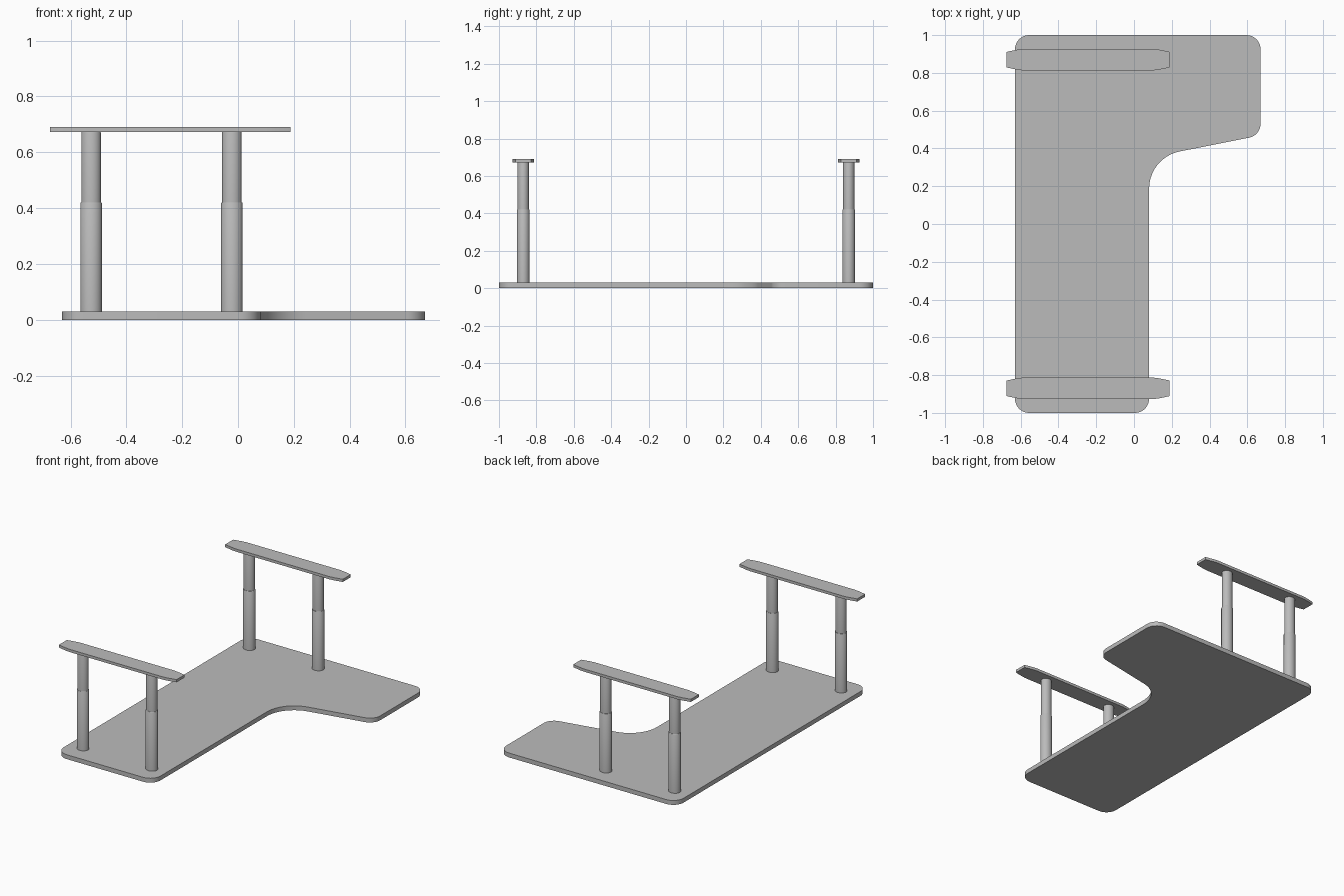
import bpy, bmesh, math
from mathutils import Vector

if "Cube" in bpy.data.objects:
    bpy.data.objects.remove(bpy.data.objects["Cube"])

grey = bpy.data.materials.new("plain grey")
grey.diffuse_color = (0.5, 0.5, 0.5, 1)
grey.use_nodes = True
grey.node_tree.nodes["Principled BSDF"].inputs["Base Color"].default_value = grey.diffuse_color


def finish(name, bm):
    bmesh.ops.recalc_face_normals(bm, faces=bm.faces)
    me = bpy.data.meshes.new(name)
    bm.to_mesh(me)
    bm.free()
    me.materials.append(grey)
    ob = bpy.data.objects.new(name, me)
    bpy.context.collection.objects.link(ob)
    bpy.context.view_layer.objects.active = ob
    ob.select_set(True)
    bpy.ops.object.shade_smooth_by_angle(angle=math.radians(35))
    ob.select_set(False)
    return ob


def loft(name, rings):
    """Skin a stack of equal-length point rings and cap both ends."""
    bm = bmesh.new()
    vs = [[bm.verts.new(p) for p in r] for r in rings]
    n = len(vs[0])
    for a, b in zip(vs, vs[1:]):
        for i in range(n):
            j = (i + 1) % n
            bm.faces.new((a[i], a[j], b[j], b[i]))
    bm.faces.new(vs[0][::-1])
    bm.faces.new(vs[-1])
    return finish(name, bm)


def rounded(corners, steps=10):
    """Fillet each (x, y, radius) corner of a polygon."""
    out = []
    for i, (x, y, r) in enumerate(corners):
        p = Vector((x, y))
        a = (Vector(corners[i - 1][:2]) - p).normalized()
        b = (Vector(corners[(i + 1) % len(corners)][:2]) - p).normalized()
        half = a.angle(b) / 2
        c = p + (a + b).normalized() * r / math.sin(half)
        s = p + a * r / math.tan(half) - c
        e = p + b * r / math.tan(half) - c
        sweep = math.atan2(s.x * e.y - s.y * e.x, s.dot(e))
        for k in range(steps + 1):
            t = sweep * k / steps
            out.append((c.x + s.x * math.cos(t) - s.y * math.sin(t),
                        c.y + s.x * math.sin(t) + s.y * math.cos(t)))
    return out


def slab(name, outline, z0, z1):
    return loft(name, [[(x, y, z) for x, y in outline] for z in (z0, z1)])


def tube(name, cx, cy, levels, n=40):
    """Slightly oval column from (z, x radius, y radius) levels."""
    return loft(name, [[(cx + rx * math.cos(math.tau * i / n),
                         cy + ry * math.sin(math.tau * i / n), z)
                        for i in range(n)] for z, rx, ry in levels])


# Corner desktop, lying face down
slab("desktop", rounded([(-0.63, -1, 0.075), (0.08, -1, 0.075), (0.08, 0.352, 0.2),
                         (0.67, 0.469, 0.075), (0.67, 1, 0.075), (-0.63, 1, 0.075)]), 0, 0.029)

# Foot outline: tapered ends, mirrored in x and y about the foot centre
quarter = [(0.431, 0.041), (0.424, 0.043), (0.375, 0.053), (0.345, 0.057)]
side = quarter + [(-x, y) for x, y in quarter[::-1]]
foot = side + [(x, -y) for x, y in side[::-1]]

for end, cy in (("front", -0.87), ("back", 0.87)):
    slab(end + "_foot", [(x - 0.243, y + cy) for x, y in foot], 0.673, 0.691)
    # Telescopic columns
    for where, cx in (("left", -0.526), ("right", -0.022)):
        tube(f"{end}_{where}_outer_column", cx, cy,
             [(0.027, 0.0385, 0.0345), (0.417, 0.0385, 0.0345), (0.42, 0.037, 0.033)])
        tube(f"{end}_{where}_inner_column", cx, cy,
             [(0.41, 0.035, 0.031), (0.668, 0.035, 0.031), (0.675, 0.033, 0.029)])
